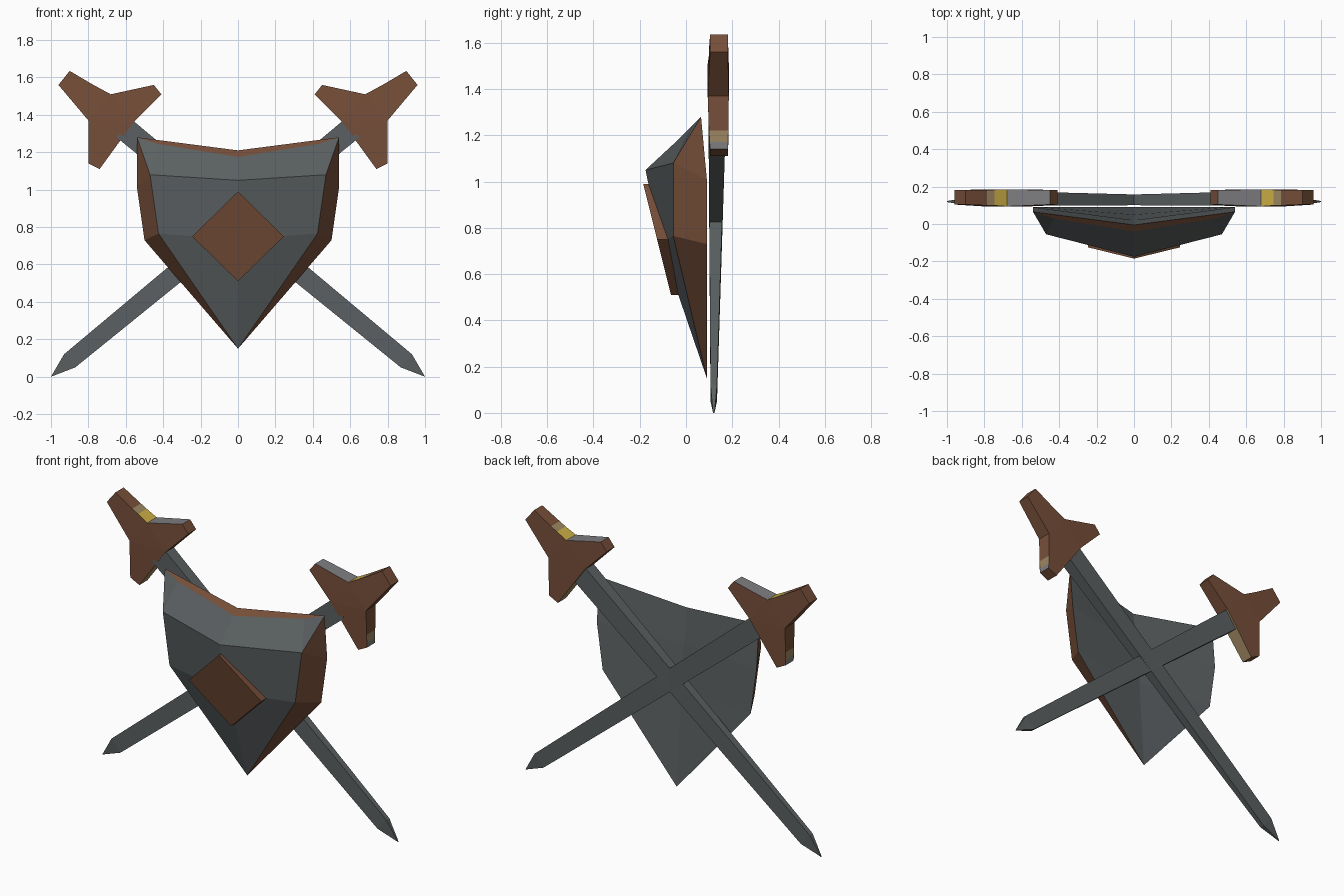
import bpy, bmesh
from mathutils import Vector

if "Cube" in bpy.data.objects:
    bpy.data.objects.remove(bpy.data.objects["Cube"])


def material(name, rgb):
    m = bpy.data.materials.new(name)
    m.diffuse_color = (*rgb, 1)
    m.use_nodes = True
    m.node_tree.nodes["Principled BSDF"].inputs["Base Color"].default_value = m.diffuse_color
    return m


MATS = [material("steel_gray", (0.105, 0.118, 0.122)),
        material("brown", (0.185, 0.078, 0.041)),
        material("gold", (0.60, 0.42, 0.06)),
        material("tan", (0.34, 0.24, 0.12)),
        material("light_gray", (0.21, 0.21, 0.22))]
STEEL, BROWN, GOLD, TAN, LIGHT = range(5)


def finish(name, bm):
    bmesh.ops.remove_doubles(bm, verts=bm.verts, dist=0.0005)
    bmesh.ops.recalc_face_normals(bm, faces=bm.faces)
    me = bpy.data.meshes.new(name)
    bm.to_mesh(me)
    bm.free()
    for m in MATS:
        me.materials.append(m)
    ob = bpy.data.objects.new(name, me)
    bpy.context.collection.objects.link(ob)
    return ob


def add_face(bm, pts, mat):
    f = bm.faces.new([bm.verts.new(p) for p in pts])
    f.material_index = mat


def plate(name, outline, caps, cap_mat, side=1):
    """Flat part from an outline of (x, z, y_front, y_back, side material)."""
    bm = bmesh.new()
    fr = [Vector((side * x, yf, z)) for x, z, yf, yb, m in outline]
    bk = [Vector((side * x, yb, z)) for x, z, yf, yb, m in outline]
    n = len(outline)
    for cap in caps:
        add_face(bm, [fr[i % n] for i in cap], cap_mat)
        add_face(bm, [bk[i % n] for i in reversed(cap)], cap_mat)
    for i in range(n):
        j = (i + 1) % n
        add_face(bm, [fr[i], bk[i], bk[j], fr[j]], outline[i][4])
    return finish(name, bm)


# Shield: right half listed once, built on both sides
top_c, band_c = (0, -.005, 1.21), (0, -.04, 1.175)
corner, band_s = (.54, .065, 1.28), (.43, .03, 1.245)
ridge_top, ridge_mid, tip = (0, -.175, 1.05), (0, -.11, .735), (0, .09, .15)
front_top, front_low = (.47, -.055, 1.08), (.425, -.055, .765)
rim_mid, rim_low = (.54, .09, 1.01), (.50, .09, .73)
back_top, back_mid = (0, .02, 1.0), (0, .05, .73)
FACES = [
    ((top_c, corner, band_s, band_c), BROWN),                 # top edge band
    ((band_c, band_s, front_top, ridge_top), STEEL),          # top bevel
    ((band_s, corner, front_top), STEEL),
    ((ridge_top, front_top, front_low, ridge_mid), STEEL),    # front
    ((ridge_mid, front_low, tip), STEEL),
    ((corner, rim_mid, front_top), BROWN),                    # side bevels
    ((front_top, rim_mid, rim_low, front_low), BROWN),
    ((front_low, rim_low, tip), BROWN),
    ((top_c, back_top, rim_mid, corner), STEEL),              # hollow back
    ((back_top, back_mid, rim_low, rim_mid), STEEL),
    ((back_mid, tip, rim_low), STEEL)]
bm = bmesh.new()
for s in (1, -1):
    for pts, mat in FACES:
        add_face(bm, [(s * x, y, z) for x, y, z in pts], mat)
finish("shield", bm)

# Diamond boss on the shield front
plate("shield_diamond",
      [(0, .99, -.185, -.155, BROWN), (.245, .75, -.125, -.07, BROWN),
       (0, .51, -.065, -.03, BROWN), (-.245, .75, -.125, -.07, BROWN)],
      [(0, 1, 2, 3)], BROWN)

# Crossed swords: thickness is greatest at the hub of the hilt
HUB, END = (.094, .185), (.104, .181)
MID = (.099, .183)
hilt = [(-.68, 1.51, *HUB, GOLD), (-.745, 1.545, *MID, TAN),
        (-.785, 1.567, *MID, BROWN), (-.90, 1.635, *END, BROWN),
        (-.96, 1.56, *END, BROWN), (-.80, 1.37, *HUB, BROWN),
        (-.80, 1.22, *MID, TAN), (-.80, 1.17, *MID, LIGHT),
        (-.80, 1.14, *END, BROWN), (-.74, 1.11, *END, TAN),
        (-.556, 1.364, *HUB, BROWN), (-.41, 1.51, *END, BROWN),
        (-.45, 1.56, *END, LIGHT)]
hilt_caps = [(0, 5, 10), (0, 1, 2, 3, 4, 5), (5, 6, 7, 8, 9, 10), (10, 11, 12, 13)]
blade = [(1, 0, .117, .123, STEEL), (.93, .12, .106, .134, STEEL),
         (-.58, 1.385, .097, .173, STEEL), (-.65, 1.28, .097, .173, STEEL),
         (.87, .05, .106, .134, STEEL)]
for side, label in ((1, "left"), (-1, "right")):
    plate("hilt_" + label, hilt, hilt_caps, BROWN, side)
    plate("blade_" + label, blade, [(0, 1, 4), (1, 2, 3, 4)], STEEL, side)
